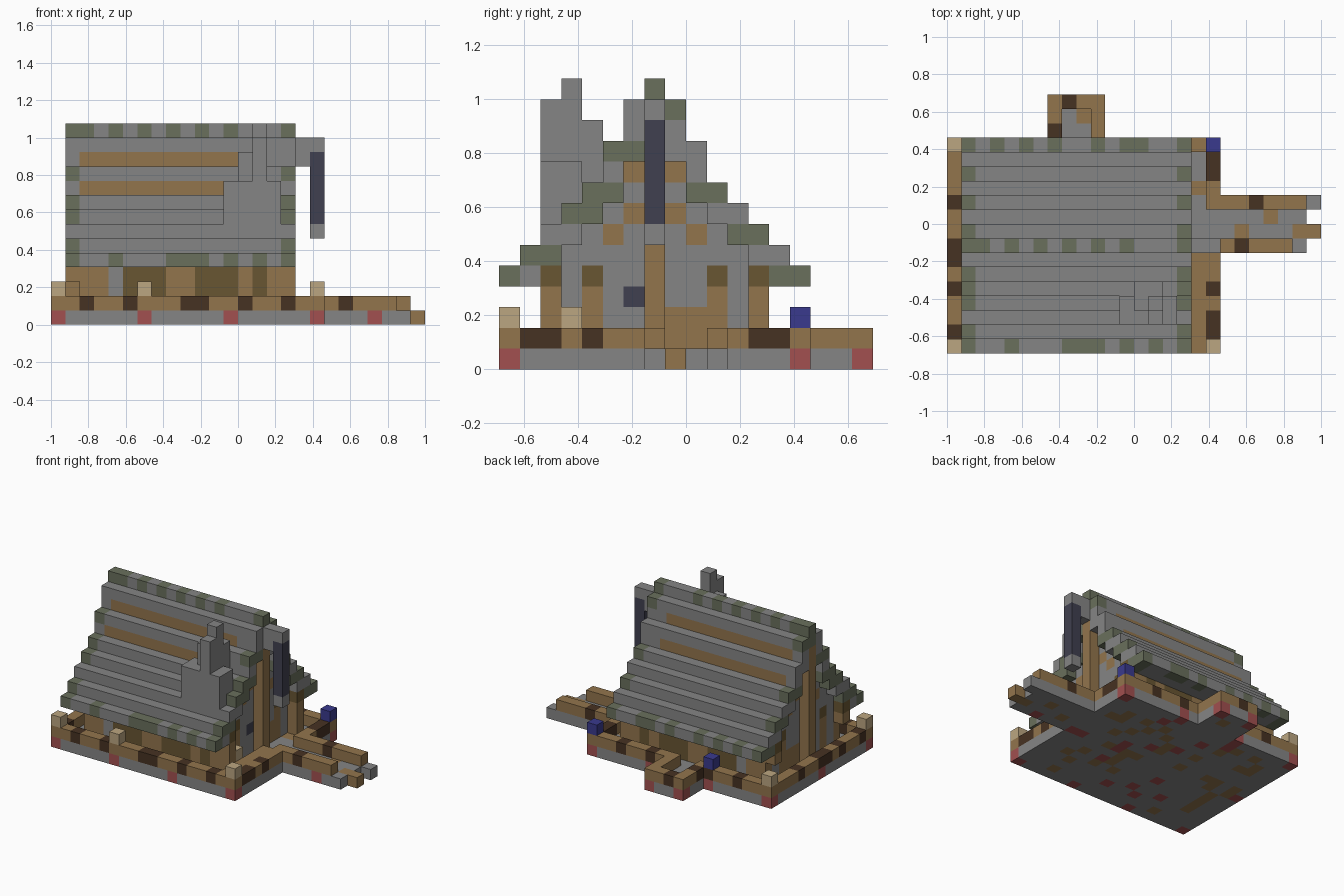
import bpy, bmesh, random
from mathutils import Vector

random.seed(4)
cube = bpy.data.objects.get("Cube")
if cube:
    bpy.data.objects.remove(cube, do_unlink=True)

U = 1 / 13  # edge of one block
COLOURS = {
    "stone": (.235, .235, .235), "moss": (.142, .16, .107),
    "wood": (.29, .178, .073), "shaded_wood": (.14, .092, .032),
    "bark": (.062, .032, .016), "tan": (.5, .38, .22),
    "brick_red": (.36, .08, .08), "blue": (.042, .042, .27),
    "slate": (.051, .051, .08),
}
NAMES = list(COLOURS)
MATS = []
for name, rgb in COLOURS.items():
    m = bpy.data.materials.new(name)
    m.use_nodes = True
    m.diffuse_color = (*rgb, 1)
    m.node_tree.nodes["Principled BSDF"].inputs["Base Color"].default_value = (*rgb, 1)
    MATS.append(m)


def fill(cells, xs, ys, zs, colour):
    """Fill inclusive block ranges; colour is a name or a rule."""
    for i in range(xs[0], xs[1] + 1):
        for j in range(ys[0], ys[1] + 1):
            for k in range(zs[0], zs[1] + 1):
                cells[i, j, k] = colour(i, j, k) if callable(colour) else colour


def build(name, cells):
    """Make one mesh from the exposed sides of the blocks."""
    bm = bmesh.new()
    for c, colour in cells.items():
        centre = Vector((c[0] - 12.5, c[1] - 8.5, c[2] + .5))
        for axis in range(3):
            for sign in (-1, 1):
                n = Vector((0, 0, 0))
                n[axis] = sign
                if tuple(int(a + b) for a, b in zip(c, n)) in cells:
                    continue
                u = Vector((n.y, n.z, n.x))
                v = n.cross(u)
                pts = [centre + (n + a * u + b * v) / 2
                       for a, b in ((-1, -1), (1, -1), (1, 1), (-1, 1))]
                f = bm.faces.new([bm.verts.new(p * U) for p in pts])
                f.material_index = NAMES.index(colour)
    bmesh.ops.remove_doubles(bm, verts=bm.verts, dist=1e-4)
    me = bpy.data.meshes.new(name)
    bm.to_mesh(me)
    bm.free()
    for m in MATS:
        me.materials.append(m)
    ob = bpy.data.objects.new(name, me)
    bpy.context.collection.objects.link(ob)
    return ob


# Stone base with scattered wood and red blocks
def base_colour(i, j, k):
    if i in (0, 18) or j in (0, 14):
        return "brick_red" if i % 6 == 0 and (j in (0, 14) or j == 7) else "stone"
    return random.choices(("stone", "wood", "brick_red"), (80, 15, 5))[0]


base = {}
fill(base, (0, 18), (0, 14), (0, 0), base_colour)
fill(base, (7, 10), (15, 17), (0, 0), "stone")
base[7, 17, 0] = base[10, 17, 0] = "brick_red"
base[9, 16, 0] = "wood"
build("base", base)

# Walkway on the left
walk = {}
fill(walk, (19, 23), (7, 10), (0, 0), "stone")
fill(walk, (24, 24), (7, 10), (0, 0), "stone")
fill(walk, (24, 25), (8, 8), (0, 0), "wood")
walk[20, 8, 0] = walk[22, 9, 0] = "wood"
walk[22, 7, 0] = "brick_red"
walk[25, 10, 0] = "stone"
fill(walk, (19, 23), (7, 7), (1, 1), "wood")
fill(walk, (19, 24), (10, 10), (1, 1), "wood")
walk[20, 7, 1] = walk[21, 10, 1] = "bark"
build("walkway", walk)

# Low timber border
border = {}
fill(border, (0, 18), (0, 0), (1, 1),
     lambda i, j, k: "bark" if i in (2, 5, 9, 10, 13, 16) else "wood")
fill(border, (0, 18), (14, 14), (1, 1),
     lambda i, j, k: "bark" if i in (3, 6, 12, 15) else "wood")
fill(border, (0, 0), (1, 13), (1, 1),
     lambda i, j, k: "bark" if j in (1, 4, 6, 7, 10) else "wood")
fill(border, (18, 18), (1, 7), (1, 1),
     lambda i, j, k: "bark" if j in (1, 2, 4) else "wood")
fill(border, (17, 17), (1, 6), (1, 1), "wood")
fill(border, (18, 18), (10, 13), (1, 1),
     lambda i, j, k: "bark" if j > 11 else "wood")
for i in (8, 9):  # opening to the back porch
    del border[i, 14, 1]
fill(border, (7, 10), (17, 17), (1, 1), "wood")
for i in (7, 10):
    fill(border, (i, i), (15, 16), (1, 1), "wood")
border[8, 17, 1] = border[7, 15, 1] = "bark"
build("timber_border", border)

# Lamps on the border
lamps = {(i, j, 2): "tan" for i, j in ((0, 0), (0, 14), (18, 0), (6, 0), (16, 3))}
lamps[18, 14, 2] = lamps[6, 14, 2] = "blue"
build("lamps", lamps)


# Long walls
def wall_colour(i, j, k):
    if i == 4:
        return "stone"
    return "shaded_wood" if i in (5, 6, 7, 10, 11, 12, 14) else "wood"


walls = {}
for j in (2, 12):
    fill(walls, (2, 16), (j, j), (1, 3), wall_colour)
    for i in (1, 16):
        walls[i, j, 3] = "wood"
        walls[i, j, 4] = "shaded_wood"
build("long_walls", walls)


# Gable walls, following the roof slope
def roof_top(j):
    d = abs(j - 7)
    return (13, 12, 10, 8, 7, 6, 5, 4)[d]


def gable_colour(i, j, k):
    d = abs(j - 7)
    if (d, k) in ((2, 6), (1, 7), (1, 9)) or (j in (8, 9) and k < 3):
        return "wood"
    if d == 3 and k < 5:
        return "shaded_wood" if k == 4 else "wood"
    return "slate" if (j, k) == (6, 3) else "stone"


for name, i, post in (("right_gable", 2, 1), ("left_gable", 15, 16)):
    gable = {}
    for j in range(3, 12):
        fill(gable, (i, i), (j, j), (1, roof_top(j) - 2), gable_colour)
    fill(gable, (post, post), (7, 7), (1, 11), "wood")
    build(name, gable)


# Stepped roof
def roof_colour(i, j, k):
    if j == 7 and k == 13:
        return "moss" if i in (1, 2, 4, 6, 8, 10, 12, 16) else "stone"
    if i in (1, 16):
        mossy = (5, 7, 8, 10) if 0 < j < 7 else (4, 6, 8, 12)
        return "moss" if k in mossy else "stone"
    if k in (9, 11) and i < 15:
        return "wood"
    if j == 0:
        return "moss" if i in (4, 8, 9, 10, 12, 14) else "stone"
    if j == 14:
        return "moss" if i in (3, 5, 7, 10, 12, 13) else "stone"
    return "stone"


roof = {}
for j in range(15):
    low = roof_top(min(14, j + 1) if j >= 7 else max(0, j - 1))
    fill(roof, (1, 16), (j, j), (low, roof_top(j)), roof_colour)
build("stepped_roof", roof)

# Ridge bracket with a hanging banner
bracket = {}
fill(bracket, (17, 18), (7, 7), (11, 12), "stone")
fill(bracket, (18, 18), (7, 7), (7, 11), "slate")
bracket[18, 7, 6] = "stone"
build("ridge_bracket", bracket)

# Broken chimney: column heights over the footprint
chimney = {}
for i, j, top in ((12, 2, 9), (12, 3, 9), (13, 2, 9), (13, 3, 11), (13, 4, 11),
                  (14, 2, 12), (14, 3, 13), (14, 4, 11), (15, 3, 9), (15, 2, 9)):
    fill(chimney, (i, i), (j, j), (7, top), "stone")
build("chimney", chimney)
